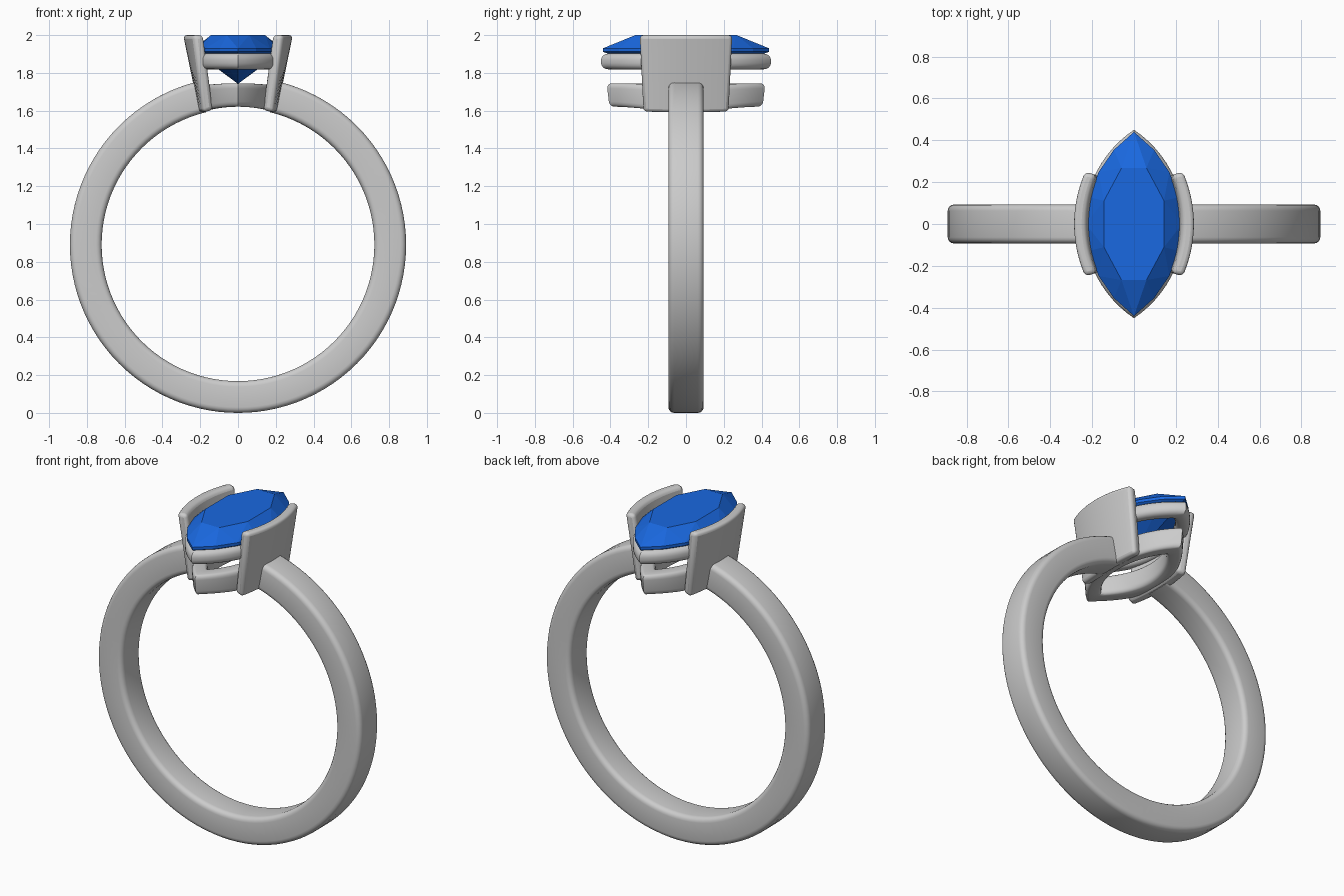
import bpy, bmesh
from math import sin, cos, pi, sqrt, asin, radians

if "Cube" in bpy.data.objects:
    bpy.data.objects.remove(bpy.data.objects["Cube"])

CZ, R_IN, R_OUT = 0.894, 0.722, 0.89   # band centre height and radii


def finish(name, bm, smooth=True):
    bmesh.ops.recalc_face_normals(bm, faces=bm.faces)
    me = bpy.data.meshes.new(name)
    bm.to_mesh(me)
    bm.free()
    ob = bpy.data.objects.new(name, me)
    bpy.context.collection.objects.link(ob)
    bpy.ops.object.select_all(action='DESELECT')
    ob.select_set(True)
    bpy.context.view_layer.objects.active = ob
    if smooth:
        bpy.ops.object.shade_smooth_by_angle(angle=radians(35))
    return ob


def loft(sections, closed):
    """Bridge a list of closed sections, capped at the ends unless closed."""
    bm = bmesh.new()
    rows = [[bm.verts.new(p) for p in s] for s in sections]
    n = len(rows[0])
    for i in range(len(rows) if closed else len(rows) - 1):
        a, b = rows[i], rows[(i + 1) % len(rows)]
        for j in range(n):
            k = (j + 1) % n
            bm.faces.new((a[j], a[k], b[k], b[j]))
    if not closed:
        bm.faces.new(rows[0])
        bm.faces.new(rows[-1])
    return bm


def rounded_rect(w, h, r, seg=4):
    """Rounded rectangle centred on the origin."""
    pts = []
    for q, (sx, sy) in enumerate(((1, 1), (-1, 1), (-1, -1), (1, -1))):
        for i in range(seg + 1):
            t = (q + i / seg) * pi / 2
            pts.append((sx * (w / 2 - r) + r * cos(t), sy * (h / 2 - r) + r * sin(t)))
    return pts


def marquise(a, b, n=24):
    """Pointed oval from two arcs: half length a (y), half width b (x)."""
    r = (a * a + b * b) / (2 * b)
    m = asin(a / r)
    half = [(r * cos(t) - (r - b), r * sin(t))
            for t in (m * (2 * i / n - 1) for i in range(n))]
    return half + [(-x, -y) for x, y in half]


def finger_z(x):
    return CZ + sqrt(R_IN ** 2 - x * x)


# Band: open at the top, ends sunk into the setting walls
profile = rounded_rect(R_OUT - R_IN, 0.186, 0.03)
sections = []
for i in range(97):
    t = 0.235 + (2 * pi - 0.47) * i / 96
    sections.append([((R_OUT + R_IN) / 2 * sin(t) + u * sin(t), v,
                      CZ - 0.004 + ((R_OUT + R_IN) / 2 + u) * cos(t)) for u, v in profile])
finish("band", loft(sections, False))

# Setting walls: curved, flared plates whose feet follow the finger hole
R, C = 0.596, 0.306
for side, name in ((-1, "left_wall"), (1, "right_wall")):
    sections = []
    for i in range(21):
        y0 = 0.25 * (i / 10 - 1)
        sec = []
        for off, s in ((0, 0), (0, 1), (0.06, 1), (0.06, 0)):
            d = off / R
            x = sqrt(R * R - y0 * y0) - C - s * (0.085 - 0.035 * (y0 / 0.25) ** 2)
            y = y0 * (1 - d * 0.6) * (1 - 0.08 * s)
            x -= off * cos(asin(y0 / R))
            sec.append((side * x, y, finger_z(x) if s else 2.0))
        sections.append(sec)
    ob = finish(name, loft(sections, False))
    bev = ob.modifiers.new("soft_edges", 'BEVEL')
    bev.width, bev.segments = 0.02, 3
    bev.limit_method, bev.angle_limit = 'ANGLE', radians(40)


# Gallery rails: pointed rings under the stone
def rail(name, outer, inner, r, zfun):
    prof = rounded_rect(1, 1, r)
    secs = []
    for (ox, oy), (ix, iy) in zip(outer, inner):
        sec = []
        for u, v in prof:
            x, y = ix + (ox - ix) * (u + 0.5), iy + (oy - iy) * (u + 0.5)
            sec.append(zfun(x, y, v + 0.5))
        secs.append(sec)
    finish(name, loft(secs, True))


def lower_point(x, y, v):
    k = 0.965 + 0.035 * v
    zb = finger_z(x) + 0.005
    return (x * k, y * k, zb + (1.745 - 0.3 * x * x - zb) * v)


rail("upper_rail", marquise(0.45, 0.24), marquise(0.34, 0.165), 0.4,
     lambda x, y, v: (x, y, 1.818 + 0.085 * v))
rail("lower_rail", marquise(0.42, 0.19), marquise(0.29, 0.11), 0.22, lower_point)

# Stone: faceted pointed oval as a convex hull of table, girdle and culet
bm = bmesh.new()
for x, y in marquise(0.44, 0.23, 8):
    for z in (1.912, 1.93):
        bm.verts.new((x, y, z))
for i in range(8):
    t = (i + 0.5) * pi / 4
    bm.verts.new((0.155 * cos(t), 0.29 * sin(t), 2.0))
bm.verts.new((0, 0, 1.742))
bmesh.ops.convex_hull(bm, input=bm.verts)
stone = finish("stone", bm, smooth=False)
mat = bpy.data.materials.new("blue_stone")
mat.diffuse_color = (0.01, 0.14, 0.75, 1)
mat.use_nodes = True
mat.node_tree.nodes["Principled BSDF"].inputs["Base Color"].default_value = mat.diffuse_color
stone.data.materials.append(mat)
